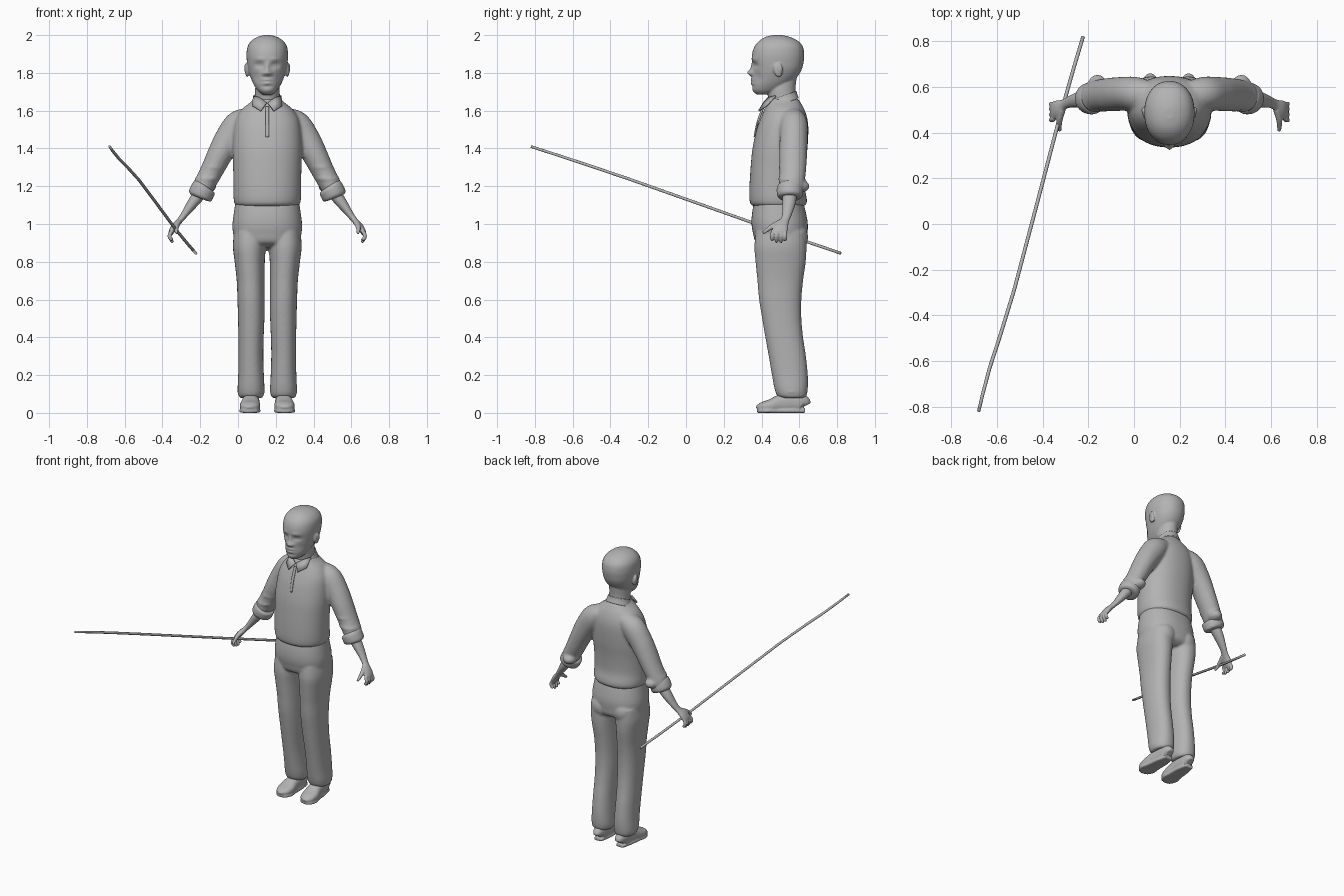
import bpy, bmesh, math
from mathutils import Vector, Matrix

CX = 0.155                      # body centre line
grey = bpy.data.materials.new("plain grey")
grey.diffuse_color = (0.45, 0.45, 0.45, 1)


def spline(rows, steps):
    """Catmull-Rom through rows of numbers."""
    out = []
    for i in range(len(rows) - 1):
        p0, p1, p2, p3 = (rows[max(0, min(len(rows) - 1, i + k))] for k in (-1, 0, 1, 2))
        for s in range(steps):
            t = s / steps
            out.append([0.5 * (2 * b + (c - a) * t + (2 * a - 5 * b + 4 * c - d) * t * t
                        + (3 * b - a - 3 * c + d) * t ** 3) for a, b, c, d in zip(p0, p1, p2, p3)])
    return out + [list(rows[-1])]


def loft(bm, rows, ref=(0, 1, 0), axis=None, seg=32, steps=5, power=2.0):
    """Closed tube through (x, y, z, half width, half depth); depth follows ref."""
    pts = spline(rows, steps)
    pos = [Vector(p[:3]) for p in pts]
    rings = []
    for i, p in enumerate(pts):
        t = Vector(axis) if axis else pos[min(i + 1, len(pos) - 1)] - pos[max(i - 1, 0)]
        t.normalize()
        u = Vector(ref)
        u = (u - t * u.dot(t)).normalized()
        v = u.cross(t)
        ring = []
        for k in range(seg):
            a = 2 * math.pi * k / seg
            c, s = math.cos(a), math.sin(a)
            c = math.copysign(abs(c) ** (2 / power), c)
            s = math.copysign(abs(s) ** (2 / power), s)
            ring.append(bm.verts.new(pos[i] + v * c * max(p[3], .002) + u * s * max(p[4], .002)))
        rings.append(ring)
    for r, q in zip(rings, rings[1:]):
        for k in range(seg):
            bm.faces.new((r[k], r[(k + 1) % seg], q[(k + 1) % seg], q[k]))
    bm.faces.new(rings[0][::-1])
    bm.faces.new(rings[-1])


def stack(bm, rows, dx=0, **kw):
    """Upright loft from rows of (z, front y, back y, half width, x offset)."""
    loft(bm, [(CX + r[4] if len(r) > 4 else CX + dx, (r[1] + r[2]) / 2, r[0], r[3], (r[2] - r[1]) / 2)
              for r in rows], axis=(0, 0, 1), **kw)


def ball(bm, c, r, rot=0):
    m = Matrix.Translation(c) @ Matrix.Rotation(rot, 4, 'X') @ Matrix.Diagonal((*r, 1))
    bmesh.ops.create_uvsphere(bm, u_segments=20, v_segments=12, radius=1, matrix=m)


def finish(bm, name, voxel=0, smooth=3):
    bmesh.ops.recalc_face_normals(bm, faces=bm.faces)
    me = bpy.data.meshes.new(name)
    for f in bm.faces:
        f.smooth = True
    bm.to_mesh(me)
    bm.free()
    ob = bpy.data.objects.new(name, me)
    bpy.context.collection.objects.link(ob)
    me.materials.append(grey)
    if voxel:                   # fuse overlapping pieces into one soft skin
        m = ob.modifiers.new("fuse", 'REMESH')
        m.mode, m.voxel_size, m.use_smooth_shade = 'VOXEL', voxel, True
        m = ob.modifiers.new("soften", 'SMOOTH')
        m.factor, m.iterations = 0.5, smooth
    return ob


# Head: lofted skull, face features pushed in and out, ears and neck fused on
bm = bmesh.new()
stack(bm, [(1.685, .375, .45, .025), (1.705, .354, .50, .050), (1.74, .349, .55, .073),
           (1.78, .351, .59, .090), (1.82, .354, .613, .102), (1.86, .350, .623, .108),
           (1.90, .350, .626, .110), (1.94, .363, .618, .104), (1.97, .388, .592, .084),
           (1.99, .42, .55, .053), (2.0, .46, .51, .018)], seg=72, steps=6, power=2.15)
face = [(0, 1.80, .017, .016, -.028), (0, 1.828, .011, .022, -.012), (.02, 1.796, .010, .010, -.010),
        (.043, 1.842, .022, .013, .015), (.043, 1.842, .014, .007, -.007), (.04, 1.873, .032, .010, -.005),
        (0, 1.764, .026, .007, -.010), (0, 1.745, .022, .007, -.009), (0, 1.755, .03, .003, .005),
        (0, 1.728, .03, .006, .006), (.06, 1.775, .02, .03, .008)]
for v in bm.verts:
    if v.co.y < .45:
        x, z = abs(v.co.x - CX), v.co.z
        v.co.y += sum(d * math.exp(-((x - fx) / rx) ** 2 - ((z - fz) / rz) ** 2) for fx, fz, rx, rz, d in face)
for s in (-1, 1):
    ball(bm, (CX + s * .106, .487, 1.815), (.012, .024, .038), .2)
    ball(bm, (CX + s * .114, .497, 1.825), (.008, .014, .026), .2)
stack(bm, [(1.58, .45, .60, .075), (1.66, .437, .585, .066), (1.72, .43, .58, .064), (1.80, .44, .59, .06)])
finish(bm, "head", .005, 2)

# Shirt: torso with bloused hem, shoulders and sleeves
bm = bmesh.new()
stack(bm, [(1.085, .39, .59, .135), (1.10, .347, .632, .168), (1.13, .336, .640, .178),
           (1.20, .336, .628, .179), (1.30, .342, .632, .181), (1.40, .352, .643, .184),
           (1.50, .374, .648, .178), (1.56, .395, .642, .165), (1.61, .416, .625, .132),
           (1.645, .428, .605, .088), (1.665, .44, .592, .070)], power=2.2, seg=48)
for s in (-1, 1):
    loft(bm, [(CX + s * d, y, z, a, b) for d, y, z, a, b in
              [(.09, .56, 1.565, .055, .065), (.15, .57, 1.525, .077, .074), (.205, .57, 1.45, .074, .074),
               (.25, .567, 1.37, .067, .074), (.295, .565, 1.28, .060, .070), (.335, .558, 1.205, .056, .066),
               (.355, .55, 1.165, .050, .058)]])
    ball(bm, (CX + s * .315, .60, 1.20), (.045, .055, .035))       # slack cloth at the elbow
    for z, w in ((1.30, .006), (1.24, .010)):                      # sleeve folds
        ball(bm, (CX + s * (.29 + (1.29 - z) * .55), .555, z), (.058 + w, .060 + w, .014))
finish(bm, "shirt", .009, 4)

# Rolled cuffs
bm = bmesh.new()
for s in (-1, 1):
    loft(bm, [(CX + s * d, .55, z, a, b) for d, z, a, b in
              [(.326, 1.205, .048, .052), (.333, 1.195, .064, .068), (.345, 1.17, .067, .070),
               (.357, 1.145, .064, .064), (.360, 1.138, .045, .045)]])
finish(bm, "cuffs", .007, 3)

# Collar: tilted band, two pointed flaps and a button strip
bm = bmesh.new()
loft(bm, [(CX, .515, 1.635, .086, .088), (CX, .512, 1.66, .076, .082), (CX, .511, 1.677, .071, .079)],
     axis=(0, -.38, 1), seg=40)
finish(bm, "collar_band")
bm = bmesh.new()
for s in (-1, 1):
    pts = [(.003, .412, 1.642), (.035, .385, 1.598), (.078, .425, 1.625), (.074, .475, 1.678), (.04, .434, 1.668)]
    f = bm.faces.new([bm.verts.new((CX + s * x, y, z)) for x, y, z in pts])
flaps = finish(bm, "collar_flaps")
m = flaps.modifiers.new("thickness", 'SOLIDIFY')
m.thickness, m.offset = .008, 0
bm = bmesh.new()
loft(bm, [(CX, .410, 1.62, .009, .006), (CX, .380, 1.54, .010, .006), (CX, .362, 1.46, .009, .004)], seg=12)
finish(bm, "button_strip")

# Trousers: hips and two legs fused
bm = bmesh.new()
stack(bm, [(.875, .43, .60, .10), (.90, .372, .635, .165), (.95, .355, .643, .181), (1.0, .347, .645, .184),
           (1.06, .350, .635, .177), (1.14, .365, .615, .165)], power=2.3, seg=48)
for s in (-1, 1):
    stack(bm, [(.078, .51, .625, .055, s * .086), (.09, .483, .638, .066, s * .086),
               (.13, .468, .645, .071, s * .086), (.20, .455, .645, .068, s * .086),
               (.30, .438, .635, .066, s * .087), (.40, .420, .620, .067, s * .086),
               (.50, .403, .611, .070, s * .085), (.60, .387, .611, .072, s * .086),
               (.70, .378, .620, .074, s * .088), (.80, .368, .634, .080, s * .093),
               (.88, .362, .638, .087, s * .095), (.96, .37, .636, .084, s * .092)], power=2.2)
    ball(bm, (CX + s * .086, .56, .112), (.074, .082, .018))       # cloth gathered at the ankle
    ball(bm, (CX + s * .080, .575, .93), (.075, .072, .08))        # seat
finish(bm, "trousers", .008, 4)

# Shoes
for s, name in ((-1, "left_shoe"), (1, "right_shoe")):
    bm = bmesh.new()
    loft(bm, [(CX + s * d, y, z, a, z - .003) for d, y, z, a in
              [(.084, .628, .035, .020), (.084, .615, .050, .036), (.085, .56, .056, .043),
               (.088, .50, .050, .047), (.091, .45, .038, .054), (.093, .41, .031, .049),
               (.094, .388, .024, .034), (.094, .38, .018, .014)]], ref=(0, 0, 1), power=2.4)
    loft(bm, [(CX + s * d, y, .011, a, .011) for d, y, a in
              [(.084, .63, .028), (.085, .56, .043), (.089, .48, .049), (.092, .43, .056),
               (.094, .39, .040), (.094, .376, .012)]], ref=(0, 0, 1), power=4)
    finish(bm, name, .005, 2)

# Forearms and hands
for s, name in ((-1, "left_hand"), (1, "right_hand")):
    bm = bmesh.new()

    def limb(rows, **kw):
        loft(bm, [(CX + s * r[0], *r[1:]) for r in rows], seg=16, **kw)
    limb([(.35, .55, 1.17, .036, .040), (.395, .545, 1.11, .029, .035), (.435, .535, 1.055, .020, .026),
          (.462, .523, 1.02, .016, .024), (.488, .505, .99, .018, .038), (.507, .495, .96, .015, .040),
          (.510, .492, .945, .010, .034)])
    for i, (y, tip) in enumerate([(.462, .918), (.482, .903), (.503, .902), (.522, .914)]):
        ye = y - .006 + i * .003
        limb([(.505, y, .965, .011, .011), (.517, ye, .94, .0105, .0105),
              (.512, ye, .922, .010, .010), (.500, ye, tip, .0075, .0075)])
    limb([(.470, .50, 1.01, .015, .016), (.480, .462, .99, .014, .014),
          (.482, .432, .970, .011, .011), (.480, .408, .952, .008, .008)], ref=(1, 0, 0))
    finish(bm, name, .004, 2)

# Long thin staff held in one hand
bm = bmesh.new()
loft(bm, [(-.68, -.82, 1.41, .007, .007), (-.632, -.63, 1.348, .008, .008), (-.525, -.29, 1.234, .008, .008),
          (-.33, .45, .972, .008, .008), (-.223, .82, .845, .008, .008)], ref=(0, 0, 1), seg=10, steps=2)
finish(bm, "staff")
